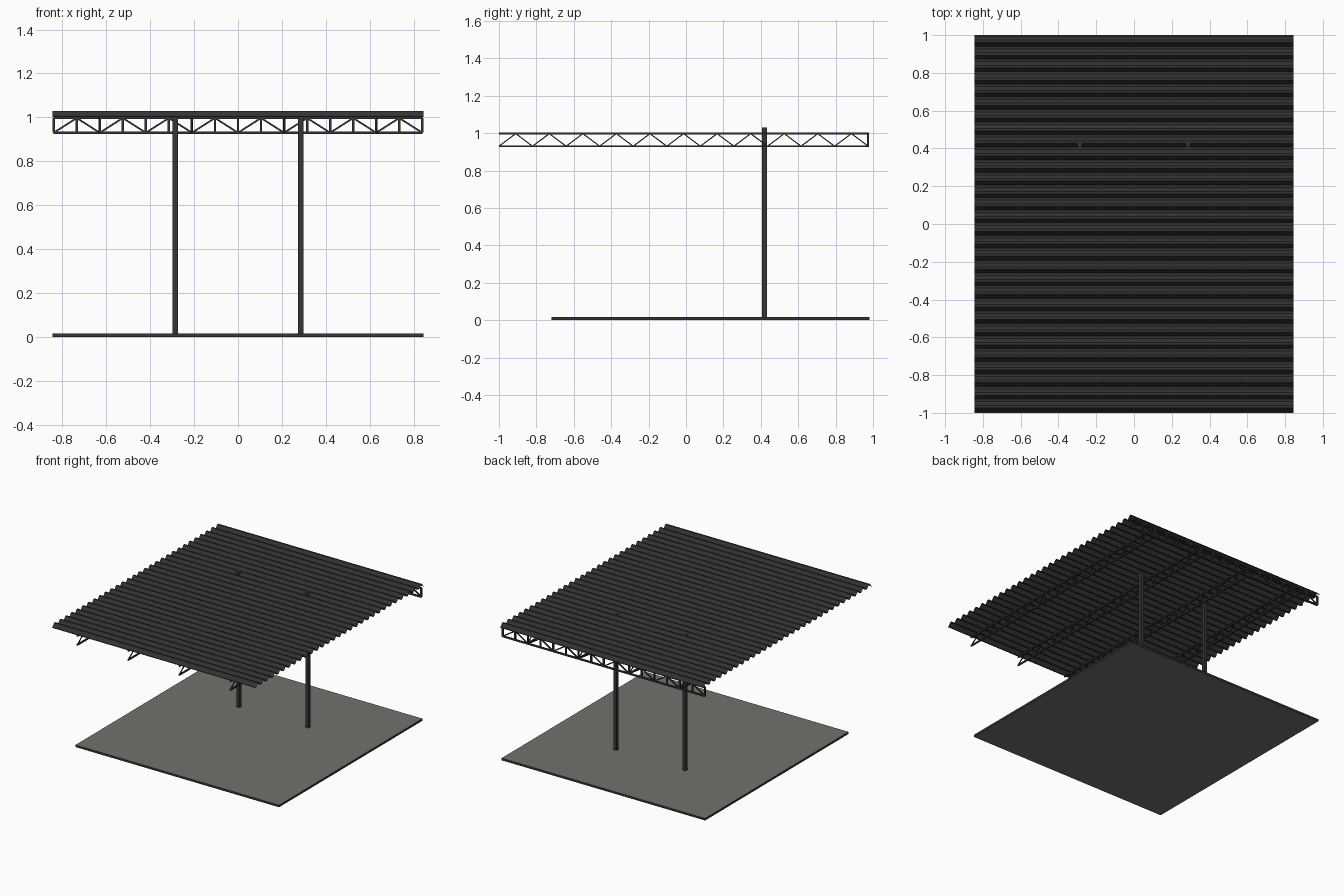
import bpy, bmesh, math
from mathutils import Vector

cube = bpy.data.objects.get("Cube")
if cube:
    bpy.data.objects.remove(cube, do_unlink=True)


def material(name, rgb):
    mat = bpy.data.materials.new(name)
    mat.use_nodes = True
    mat.diffuse_color = (*rgb, 1)
    mat.node_tree.nodes["Principled BSDF"].inputs["Base Color"].default_value = (*rgb, 1)
    return mat


roof_mat = material("charcoal roofing", (0.032, 0.032, 0.033))
steel_mat = material("dark steel", (0.035, 0.035, 0.035))
floor_mat = material("warm grey concrete", (0.17, 0.165, 0.15))


def finish(name, bm, *mats):
    mesh = bpy.data.meshes.new(name)
    bm.to_mesh(mesh)
    bm.free()
    obj = bpy.data.objects.new(name, mesh)
    bpy.context.collection.objects.link(obj)
    for mat in mats:
        mesh.materials.append(mat)
    return obj


def add_box(bm, centre, size):
    verts = bmesh.ops.create_cube(bm, size=1)["verts"]
    for v in verts:
        v.co = Vector(centre) + Vector(a * b for a, b in zip(v.co, size))
    return verts


def add_bar(bm, start, end, width):
    """Square bar between two points."""
    a, b = Vector(start), Vector(end)
    turn = (b - a).to_track_quat("Z", "Y")
    for v in add_box(bm, (0, 0, 0), (width, width, (b - a).length)):
        v.co = (a + b) / 2 + turn @ v.co


HALF_X = 0.845
BACK = 0.98
SLAB_TOP = 0.016
LOW, HIGH = 0.93, 0.997   # truss chord heights


def truss(name, start, end, panels, chord, web, posts):
    """Zigzag truss; start and end are plan positions."""
    bm = bmesh.new()
    a, b = Vector((*start, 0)), Vector((*end, 0))

    def at(t, z):
        p = a.lerp(b, t)
        return Vector((p.x, p.y, z))

    for z in (LOW, HIGH):
        add_bar(bm, at(0, z), at(1, z), chord)
    for i in range(panels):
        z0, z1 = (LOW, HIGH) if i % 2 == 0 else (HIGH, LOW)
        add_bar(bm, at(i / panels, z0), at((i + 1) / panels, z1), web)
    if posts:
        for i in range(panels + 1):
            add_bar(bm, at(i / panels, LOW), at(i / panels, HIGH), chord)
    return finish(name, bm, steel_mat)


# Floor slab with a dark edge
bm = bmesh.new()
add_box(bm, (0, (BACK - 0.72) / 2, SLAB_TOP / 2), (2 * HALF_X, BACK + 0.72, SLAB_TOP))
bm.normal_update()
for f in bm.faces:
    f.material_index = 0 if abs(f.normal.z) > 0.5 else 1
finish("floor_slab", bm, floor_mat, steel_mat)

# Two columns rising through the roof
for side, x in (("right", -0.287), ("left", 0.287)):
    bm = bmesh.new()
    add_box(bm, (x, 0.42, (SLAB_TOP + 1.03) / 2), (0.025, 0.025, 1.03 - SLAB_TOP))
    finish(side + "_column", bm, steel_mat)

# Main truss along the back edge
inset = HALF_X - 0.005
truss("back_truss", (-inset, BACK - 0.006), (inset, BACK - 0.006), 16, 0.011, 0.008, True)

# Four long trusses carrying the roof
for i in range(4):
    x = HALF_X * (2 * i - 3) / 4
    truss(f"long_truss_{i + 1}", (x, -1), (x, BACK - 0.006), 22, 0.01, 0.006, False)

# Corrugated roof sheet, ridges running side to side
WAVES, STEPS = 30, 10
bm = bmesh.new()
previous = None
for i in range(WAVES * STEPS + 1):
    y = -1 + 2 * i / (WAVES * STEPS)
    wave = -math.cos(2 * math.pi * i / STEPS)
    z = 1.016 + 0.014 * max(-1, min(1, 1.15 * wave))
    row = [bm.verts.new((x, y, z)) for x in (-HALF_X, HALF_X)]
    if previous:
        bm.faces.new((previous[0], previous[1], row[1], row[0]))
    previous = row
roof = finish("corrugated_roof", bm, roof_mat)
bpy.ops.object.select_all(action="DESELECT")
roof.select_set(True)
bpy.context.view_layer.objects.active = roof
bpy.ops.object.shade_smooth_by_angle(angle=math.radians(40))
